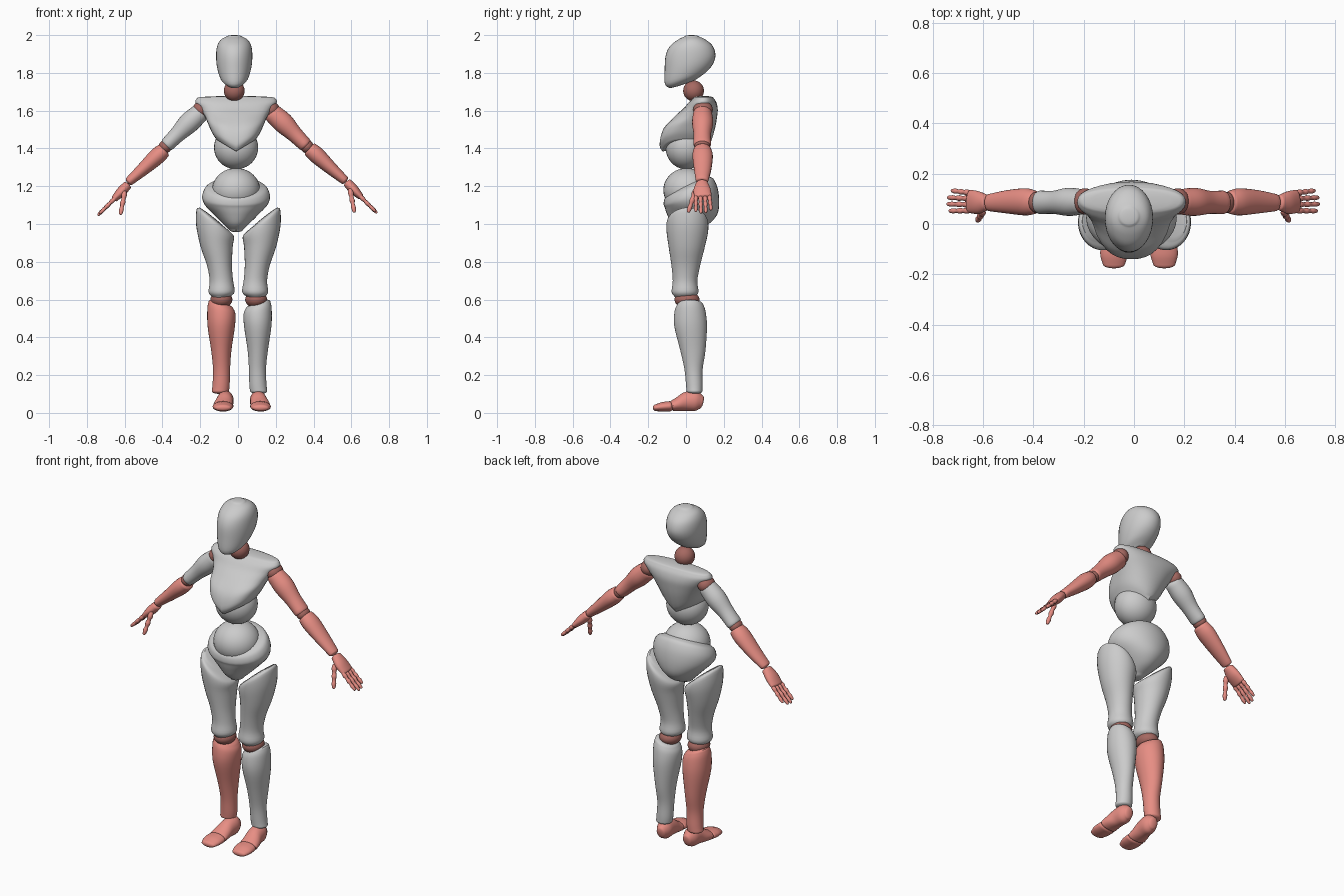
import bpy, bmesh
from math import sin, cos, pi, copysign
from mathutils import Vector

if "Cube" in bpy.data.objects:
    bpy.data.objects.remove(bpy.data.objects["Cube"])


def material(name, rgb):
    m = bpy.data.materials.new(name)
    m.diffuse_color = (*rgb, 1)
    m.use_nodes = True
    m.node_tree.nodes["Principled BSDF"].inputs["Base Color"].default_value = m.diffuse_color
    return m


RED = material("coral", (0.8, 0.27, 0.23))
DARK = material("dark_coral", (0.38, 0.14, 0.12))
N = 32


def finish(name, bm, mat):
    bmesh.ops.recalc_face_normals(bm, faces=bm.faces)
    me = bpy.data.meshes.new(name)
    bm.to_mesh(me)
    bm.free()
    ob = bpy.data.objects.new(name, me)
    bpy.context.collection.objects.link(ob)
    if mat:
        me.materials.append(mat)
    bpy.ops.object.select_all(action='DESELECT')
    ob.select_set(True)
    bpy.context.view_layer.objects.active = ob
    bpy.ops.object.shade_smooth_by_angle(angle=0.7)
    return ob


def loft(name, rings, mat=None, dome=0.01, steps=4):
    """Skin rings of points with a smooth spline and rounded end caps."""
    def cap(ring, inner):
        c = sum(ring, Vector()) / len(ring)
        d = (c - sum(inner, Vector()) / len(inner)).normalized() * dome
        return [[c + (p - c) * cos(a) + d * sin(a) for p in ring]
                for a in (0.35, 0.7, 1.05, 1.35)]
    out = []
    for i in range(len(rings) - 1):
        a, b = rings[i], rings[i + 1]
        z0 = rings[max(i - 1, 0)]
        z1 = rings[min(i + 2, len(rings) - 1)]
        for k in range(steps):
            t = k / steps
            out.append([0.5 * (2 * q + (r - p) * t + (2 * p - 5 * q + 4 * r - w) * t * t
                               + (3 * q - p - 3 * r + w) * t ** 3)
                        for p, q, r, w in zip(z0, a, b, z1)])
    out.append(rings[-1])
    out = cap(rings[0], rings[1])[::-1] + out + cap(rings[-1], rings[-2])
    bm = bmesh.new()
    vs = [[bm.verts.new(p) for p in r] for r in out]
    n = len(out[0])
    for a, b in zip(vs, vs[1:]):
        for j in range(n):
            bm.faces.new((a[j], a[(j + 1) % n], b[(j + 1) % n], b[j]))
    bm.faces.new(vs[0])
    bm.faces.new(vs[-1])
    return finish(name, bm, mat)


def slab(z, x0, x1, y0, y1, tx=0, ty=0, vee=0, p=2.0):
    """Horizontal superellipse ring, optionally tilted or bent to a V."""
    pts = []
    for j in range(N):
        a = 2 * pi * j / N
        c, s = cos(a), sin(a)
        dx = (x1 - x0) / 2 * copysign(abs(c) ** (2 / p), c)
        dy = (y1 - y0) / 2 * copysign(abs(s) ** (2 / p), s)
        pts.append(Vector(((x0 + x1) / 2 + dx, (y0 + y1) / 2 + dy,
                           z + tx * dx + ty * dy + vee * abs(dx))))
    return pts


def tube(path, side, n=24):
    """Rings across a path of (x, y, z, radius_side, radius_other)."""
    cs = [Vector(q[:3]) for q in path]
    side = Vector(side)
    rings = []
    for i, q in enumerate(path):
        d = (cs[min(i + 1, len(cs) - 1)] - cs[max(i - 1, 0)]).normalized()
        u = (side - d * side.dot(d)).normalized()
        v = d.cross(u)
        rings.append([cs[i] + u * q[3] * cos(2 * pi * j / n) + v * q[4] * sin(2 * pi * j / n)
                      for j in range(n)])
    return rings


def flip(rings, s, m=0.0, dz=0.0):
    return [[Vector((m + s * p.x, p.y, p.z + dz)) for p in r] for r in rings]


def ball(name, c, r, mat=None):
    bm = bmesh.new()
    bmesh.ops.create_uvsphere(bm, u_segments=N, v_segments=20, radius=1)
    for v in bm.verts:
        v.co = Vector((c[0] + v.co.x * r[0], c[1] + v.co.y * r[1], c[2] + v.co.z * r[2]))
    return finish(name, bm, mat)


# Head and neck
H = -0.02
loft("head", [slab(z, H - r, H + r, a, b, ty=t) for z, r, a, b, t in (
    (1.745, .045, -.088, .06, .33), (1.772, .073, -.112, .105, .28), (1.83, .091, -.113, .14, .1),
    (1.89, .096, -.108, .156, 0), (1.94, .091, -.086, .143, 0), (1.974, .073, -.045, .107, 0),
    (1.992, .042, -.01, .07, 0))], dome=.008)
ball("neck", (H, .04, 1.705), (.055, .055, .055), DARK)

# Torso: chest shell, lower ribs, belly and pelvis
C = -0.01
loft("chest", [slab(z, C - r, C + r, a, b, vee=v, p=2.3) for z, r, a, b, v in (
    (1.385, .105, -.125, .09, .6), (1.42, .128, -.14, .125, .5), (1.50, .148, -.12, .152, .2),
    (1.57, .166, -.06, .165, 0), (1.61, .19, -.015, .168, 0), (1.645, .216, .015, .16, 0),
    (1.668, .205, .04, .145, 0))], dome=.01)
ball("lower_ribs", (C, 0, 1.405), (.117, .108, .115))
ball("belly", (C, .005, 1.18), (.127, .125, .116))
loft("pelvis", [slab(z, C - r, C + r, a, b, ty=t) for z, r, a, b, t in (
    (.968, .035, -.035, .05, 0), (1.0, .068, -.075, .12, 0), (1.05, .118, -.1, .165, 0),
    (1.10, .165, -.112, .176, .1), (1.145, .18, -.118, .168, .3),
    (1.185, .165, -.115, .145, .42), (1.20, .135, -.1, .12, .45))], dome=.012)

THIGH = [slab(*q) for q in (
    (.615, .045, .14, -.06, .05), (.64, .02, .158, -.076, .066), (.70, .028, .152, -.07, .06),
    (.78, .034, .166, -.077, .075), (.88, .03, .2, -.092, .1), (.96, .023, .223, -.103, .117, .3),
    (1.015, .04, .222, -.1, .115, .65), (1.04, .085, .208, -.07, .09, .75))]
SHIN = [slab(*q) for q in (
    (.115, .056, .147, .003, .087), (.15, .052, .143, 0, .088), (.23, .05, .14, -.008, .088),
    (.33, .043, .15, -.03, .103), (.46, .024, .169, -.062, .111), (.54, .022, .17, -.06, .103, .2),
    (.575, .035, .162, -.045, .09, .3))]
FOOT = tube([(.085, .08, .056, .028, .036), (.086, .05, .064, .043, .054), (.09, 0, .06, .045, .05),
             (.096, -.04, .046, .051, .037), (.098, -.07, .037, .054, .029)], (1, 0, 0))
TOES = tube([(.098, -.085, .035, .054, .027), (.1, -.125, .032, .054, .025),
             (.1, -.16, .027, .044, .018)], (1, 0, 0))
UPPER_ARM = tube([(.195, .088, 1.585, .05, .05), (.25, .088, 1.535, .056, .055),
                  (.31, .086, 1.475, .046, .043), (.362, .086, 1.423, .047, .038)], (0, 1, 0))
FOREARM = tube([(.388, .086, 1.395, .046, .04), (.425, .088, 1.362, .054, .044),
                (.50, .088, 1.293, .046, .034), (.57, .085, 1.232, .034, .024)], (0, 1, 0))
PALM = tube([(.583, .085, 1.217, .031, .024), (.615, .085, 1.183, .045, .026),
             (.65, .09, 1.147, .046, .018)], (0, 1, 0))


def finger(a, b, r):
    """Jointed finger: three swellings with pinches between."""
    a, b = Vector(a), Vector(b)
    w = (.8, 1.05, .75, 1, .7, .9, .65)
    return tube([(*a.lerp(b, i / 6), r * k, r * k) for i, k in enumerate(w)], (.3, 1, .2), 12)


for s, label in ((1, "right"), (-1, "left")):
    # Legs
    loft(label + "_thigh", flip(THIGH, s, .002), dome=.015)
    ball(label + "_knee", (.004 + s * .092, .005, .6), (.058, .066, .045), DARK)
    loft(label + "_shin", flip(SHIN, s, .008), RED if s < 0 else None, dome=.015)
    loft(label + "_foot", flip(FOOT, s, .02), RED, dome=.012)
    loft(label + "_toes", flip(TOES, s, .02), RED, dome=.016)
    # Arms
    ball(label + "_shoulder", (C + s * .185, .09, 1.605), (.045, .052, .045), DARK)
    loft(label + "_upper_arm", flip(UPPER_ARM, s, C), RED if s > 0 else None, dome=.025)
    ball(label + "_elbow", (C + s * .375, .086, 1.41), (.035, .042, .035), DARK)
    dz = -.012 if s < 0 else 0
    loft(label + "_forearm", flip(FOREARM, s, -.006, dz / 2), RED, dome=.012)
    # Hands
    loft(label + "_palm", flip(PALM, s, -.003, dz), RED, dome=.01)
    for i, (y0, y1, l) in enumerate(((.053, .052, .9), (.077, .079, 1), (.101, .105, .97), (.124, .132, .8))):
        rings = finger((.65, y0, 1.147), (.65 + .085 * l, y1, 1.147 - .085 * l), .0115)
        loft(f"{label}_finger_{i + 1}", flip(rings, s, -.003, dz), RED, dome=.007, steps=3)
    loft(label + "_thumb", flip(finger((.597, .05, 1.18), (.618, .014, 1.068), .014), s, -.003, dz),
         RED, dome=.008, steps=3)
